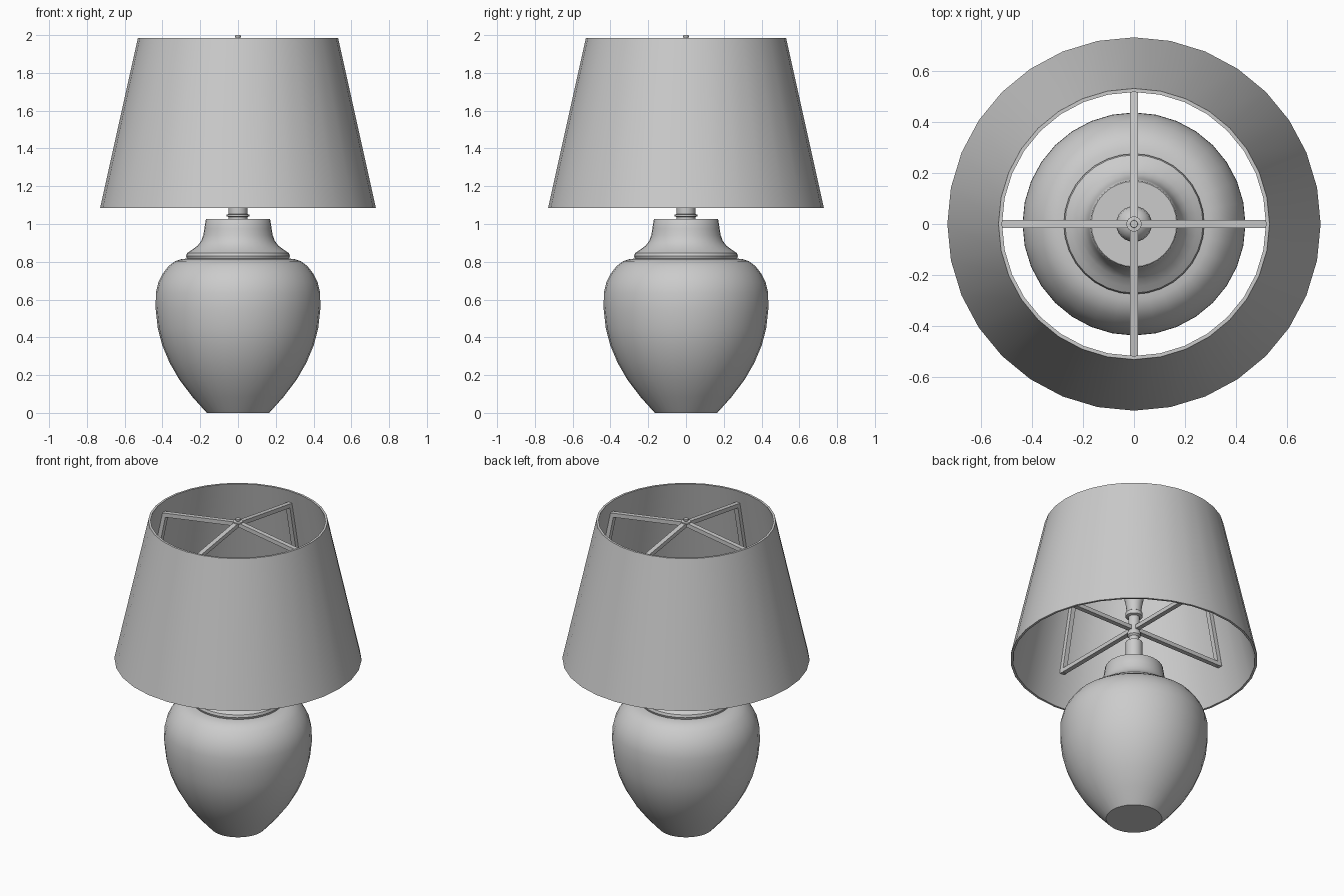
import bpy, bmesh, math
from mathutils import Vector

if "Cube" in bpy.data.objects:
    bpy.data.objects.remove(bpy.data.objects["Cube"])


def finish(name, bm, smooth=True):
    bmesh.ops.recalc_face_normals(bm, faces=bm.faces)
    me = bpy.data.meshes.new(name)
    bm.to_mesh(me)
    bm.free()
    ob = bpy.data.objects.new(name, me)
    bpy.context.collection.objects.link(ob)
    if smooth:
        bpy.ops.object.select_all(action='DESELECT')
        ob.select_set(True)
        bpy.context.view_layer.objects.active = ob
        bpy.ops.object.shade_smooth_by_angle(angle=math.radians(32))
    return ob


def lathe(name, profile, sides=32, closed=False):
    """Revolve (radius, z) points; open profiles get end caps."""
    bm = bmesh.new()
    rings = [[bm.verts.new((r * math.cos(2 * math.pi * i / sides),
                            r * math.sin(2 * math.pi * i / sides), z))
              for i in range(sides)] for r, z in profile]
    pairs = list(zip(rings, rings[1:]))
    if closed:
        pairs.append((rings[-1], rings[0]))
    else:
        bm.faces.new(rings[0])
        bm.faces.new(rings[-1])
    for a, b in pairs:
        for i in range(sides):
            j = (i + 1) % sides
            bm.faces.new((a[i], a[j], b[j], b[i]))
    return finish(name, bm)


def add_bar(bm, p, q, side, w=0.03, h=0.026):
    """Square bar from p to q; side is the width direction."""
    p, q, s = Vector(p), Vector(q), Vector(side)
    n = (q - p).normalized().cross(s)
    corners = [s * a * w / 2 + n * b * h / 2
               for a, b in ((-1, -1), (1, -1), (1, 1), (-1, 1))]
    a = [bm.verts.new(p + c) for c in corners]
    b = [bm.verts.new(q + c) for c in corners]
    bm.faces.new(a)
    bm.faces.new(b)
    for i in range(4):
        j = (i + 1) % 4
        bm.faces.new((a[i], a[j], b[j], b[i]))


# Vase body and its stepped neck
lathe("vase_body", [(0.165, 0), (0.24, 0.083), (0.31, 0.175), (0.362, 0.265), (0.402, 0.36),
                    (0.425, 0.45), (0.436, 0.55), (0.435, 0.635), (0.422, 0.69),
                    (0.40, 0.735), (0.367, 0.778), (0.333, 0.803), (0.30, 0.814), (0.26, 0.818)])
lathe("vase_neck", [(0.27, 0.815), (0.275, 0.83), (0.27, 0.846), (0.245, 0.862), (0.215, 0.884),
                    (0.195, 0.91), (0.184, 0.94), (0.178, 0.975), (0.171, 1.022), (0.167, 1.027)])

# Socket, stem and bulb stacked on the neck
lathe("socket", [(0.05, 1.02), (0.05, 1.038), (0.06, 1.04), (0.06, 1.05), (0.05, 1.052),
                 (0.05, 1.2), (0.03, 1.205), (0.03, 1.235), (0.04, 1.245), (0.04, 1.265),
                 (0.034, 1.275), (0.034, 1.37), (0.05, 1.375), (0.05, 1.40), (0.042, 1.405)], 24)
bulb = [(0.042, 1.40), (0.048, 1.45), (0.06, 1.51), (0.07, 1.56)]
bulb += [(0.07 * math.cos(math.radians(t)), 1.56 + 0.07 * math.sin(math.radians(t)))
         for t in (20, 40, 60, 80)]
lathe("bulb", bulb, 24)

# Thin conical shade, open at both ends
lathe("lamp_shade", [(0.73, 1.085), (0.53, 1.985), (0.516, 1.985), (0.716, 1.085)], 32, closed=True)

# Wire frame: four identical brackets at right angles
bm = bmesh.new()
for k in range(4):
    d = Vector((math.cos(k * math.pi / 2), math.sin(k * math.pi / 2), 0))
    side = (-d.y, d.x, 0)
    hub = Vector((0, 0, 1.968))
    top = d * 0.522 + Vector((0, 0, 1.888))
    low = d * 0.652 + Vector((0, 0, 1.29))
    add_bar(bm, hub, top, side)
    add_bar(bm, top + Vector((0, 0, 0.01)), low - Vector((0, 0, 0.012)), side)
    add_bar(bm, low, (0, 0, 1.29), side)
finish("shade_frame", bm, smooth=False)

# Finial above the frame hub
lathe("finial", [(0.03, 1.975), (0.03, 1.984), (0.012, 1.986), (0.015, 1.992), (0.014, 2.0)], 16)
